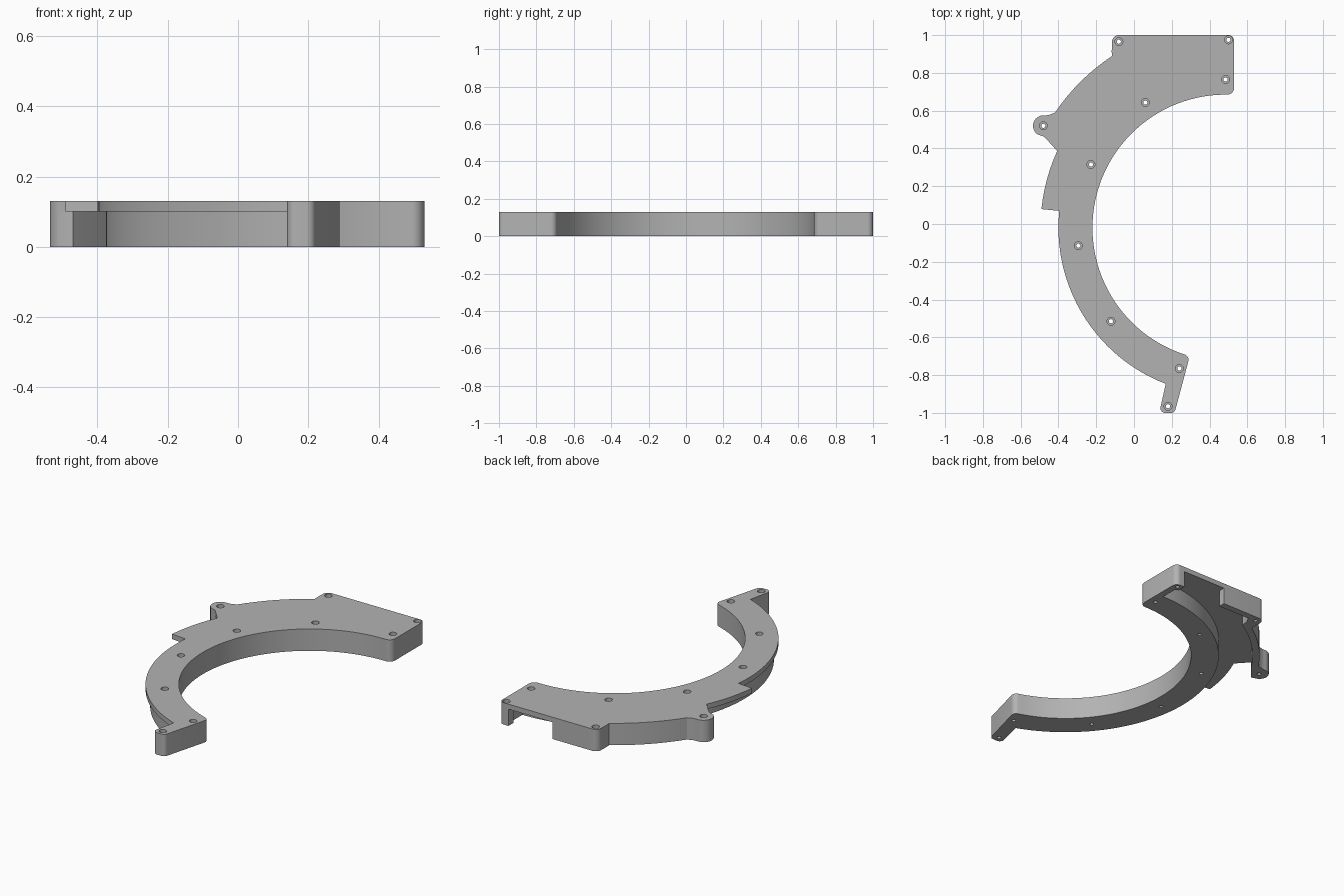
import bpy, bmesh
from math import radians, cos, sin, tan
from mathutils import Vector

cube = bpy.data.objects.get("Cube")
if cube:
    bpy.data.objects.remove(cube, do_unlink=True)

CENTRE = (0.485, -0.02)
INNER, BODY, RIM, LEDGE, OUTER = 0.705, 0.86, 0.885, 0.98, 1.09
PLATE_Z, TOP_Z = 0.10, 0.13

grey = bpy.data.materials.new("plain grey")
grey.use_nodes = True
grey.diffuse_color = (0.45, 0.45, 0.45, 1)
grey.node_tree.nodes["Principled BSDF"].inputs["Base Color"].default_value = grey.diffuse_color


def arc(radius, start, end, centre=CENTRE, step=3):
    """Points on an arc, angles in degrees."""
    n = max(2, round(abs(end - start) / step))
    angles = [radians(start + (end - start) * i / n) for i in range(n + 1)]
    return [(centre[0] + radius * cos(a), centre[1] + radius * sin(a)) for a in angles]


def fillet(before, corner, after, radius, n=7):
    """Points rounding the corner between two straight edges."""
    p = Vector(corner)
    u, v = (Vector(before) - p).normalized(), (Vector(after) - p).normalized()
    half = u.angle(v) / 2
    mid = p + (u + v).normalized() * radius / sin(half)
    a, b = p + u * radius / tan(half) - mid, p + v * radius / tan(half) - mid
    return [tuple(mid + a.lerp(b, i / n).normalized() * radius) for i in range(n + 1)]


def prism(name, outline, z0, z1):
    bm = bmesh.new()
    face = bm.faces.new([bm.verts.new((x, y, z0)) for x, y in outline])
    grown = bmesh.ops.extrude_face_region(bm, geom=[face])["geom"]
    for v in grown:
        if isinstance(v, bmesh.types.BMVert):
            v.co.z = z1
    bmesh.ops.recalc_face_normals(bm, faces=bm.faces)
    mesh = bpy.data.meshes.new(name)
    bm.to_mesh(mesh)
    bm.free()
    mesh.materials.append(grey)
    obj = bpy.data.objects.new(name, mesh)
    bpy.context.collection.objects.link(obj)
    return obj


# Shared outline pieces
foot_a, foot_b, foot_c, foot_d = (0.295, -0.70), (0.215, -1.0), (0.13, -1.0), (0.18, -0.85)
inner_edge = arc(INNER, 90, 250)
foot = (fillet(inner_edge[-1], foot_a, foot_b, 0.03) + fillet(foot_a, foot_b, foot_c, 0.025)
        + fillet(foot_b, foot_c, foot_d, 0.025))
ear = arc(0.055, 235, 80, (-0.48, 0.52), 12) + [(-0.447, 0.578)]
outer_edge = arc(OUTER, 146, 123.5) + [(-0.118, 0.91)]
back_lug = arc(0.037, 180, 90, (-0.08, 0.963), 12)
back_corner = fillet((0, 1), (0.53, 1), (0.53, 0), 0.03)
end_corner = fillet((0.53, 1), (0.53, 0.685), (0.485, 0.685), 0.035)

# Thin top plate with the stepped outer rim
top_plate = prism("top_plate", inner_edge + foot + arc(RIM, 249, 174.2) + arc(LEDGE, 174.2, 155.5)
                  + [(-0.475, 0.462)] + ear + outer_edge + back_lug + back_corner + end_corner,
                  PLATE_Z, TOP_Z)

# Curved rib below the plate, with the foot
curved_rib = prism("curved_rib", inner_edge + foot + arc(BODY, 249, 90)
                   + [(0.53, 0.84)] + end_corner, 0, PLATE_Z)

# Outer skirt from the ear round to the back edge
outer_skirt = prism("outer_skirt", ear + outer_edge + back_lug
                    + [(0.18, 1.0), (0.18, 0.96), (-0.03, 0.96), (-0.05, 0.93)]
                    + arc(OUTER - 0.04, 121, 147) + [(-0.47, 0.462)], 0, PLATE_Z)

# End wall with its corner post
end_wall = prism("end_wall", [(0.49, 0.84), (0.53, 0.84)] + back_corner[::-1]
                 + [(0.47, 1.0), (0.47, 0.95), (0.49, 0.94)], 0, PLATE_Z)

# Screw holes: a narrow through hole with a wider recess at the top
holes = [(-0.48, 0.52), (-0.08, 0.965), (0.5, 0.975), (0.485, 0.765), (0.06, 0.643),
         (-0.228, 0.315), (-0.295, -0.115), (-0.122, -0.515), (0.24, -0.765), (0.18, -0.965)]
cutters = []
for spot in holes:
    for radius, z0 in ((0.011, -0.05), (0.021, TOP_Z - 0.02)):
        cutters.append(prism("hole_cutter", arc(radius, 0, 360, spot, 18)[:-1], z0, TOP_Z + 0.05))

for part in (top_plate, curved_rib, outer_skirt, end_wall):
    bpy.ops.object.select_all(action="DESELECT")
    part.select_set(True)
    bpy.context.view_layer.objects.active = part
    for cutter in cutters:
        mod = part.modifiers.new("hole", "BOOLEAN")
        mod.operation, mod.solver, mod.object = "DIFFERENCE", "EXACT", cutter
        bpy.ops.object.modifier_apply(modifier=mod.name)
    bpy.ops.object.shade_smooth_by_angle(angle=radians(30))

for cutter in cutters:
    bpy.data.objects.remove(cutter, do_unlink=True)
